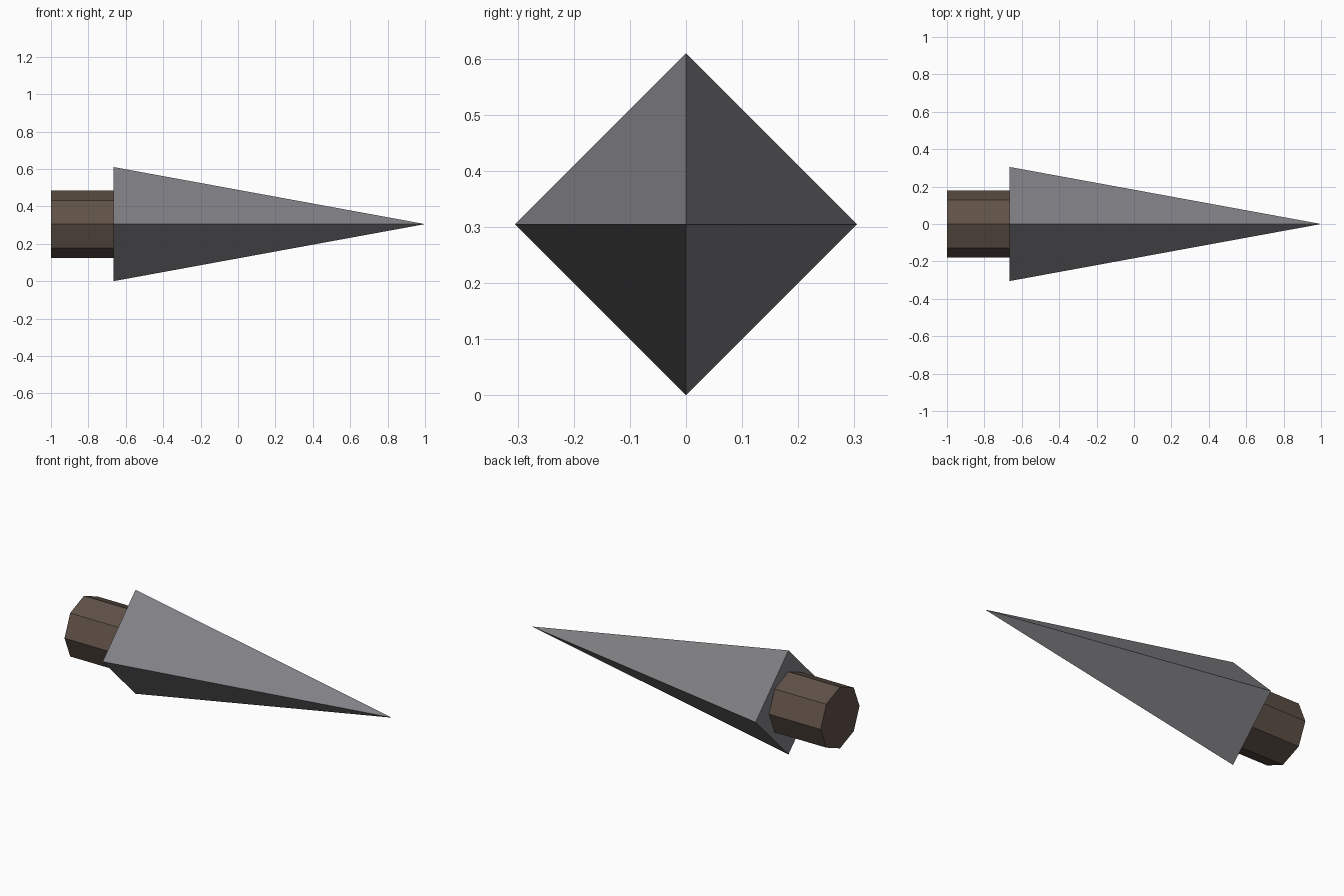
import bpy
from math import pi

cube = bpy.data.objects.get("Cube")
if cube:
    bpy.data.objects.remove(cube, do_unlink=True)

AXIS_Z = 0.305


def material(name, rgb):
    mat = bpy.data.materials.new(name)
    mat.use_nodes = True
    mat.diffuse_color = (*rgb, 1)
    mat.node_tree.nodes["Principled BSDF"].inputs["Base Color"].default_value = (*rgb, 1)
    return mat


def cone_along_x(name, sides, start, end, r_start, r_end, mat):
    """Flat-sided cone or prism on the model's long axis, with a corner on top."""
    bpy.ops.mesh.primitive_cone_add(
        vertices=sides, radius1=r_start, radius2=r_end, depth=end - start,
        location=((start + end) / 2, 0, AXIS_Z), rotation=(0, pi / 2, 0))
    obj = bpy.context.object
    obj.name = name
    obj.data.materials.append(mat)
    return obj


steel = material("dark steel", (0.22, 0.22, 0.235))
wood = material("dark wood", (0.115, 0.082, 0.063))

# Four-sided pointed head
cone_along_x("spike_head", 4, -0.665, 1.0, AXIS_Z, 0, steel)
# Short octagonal shaft behind the head
cone_along_x("shaft", 8, -1.0, -0.66, 0.18, 0.18, wood)
